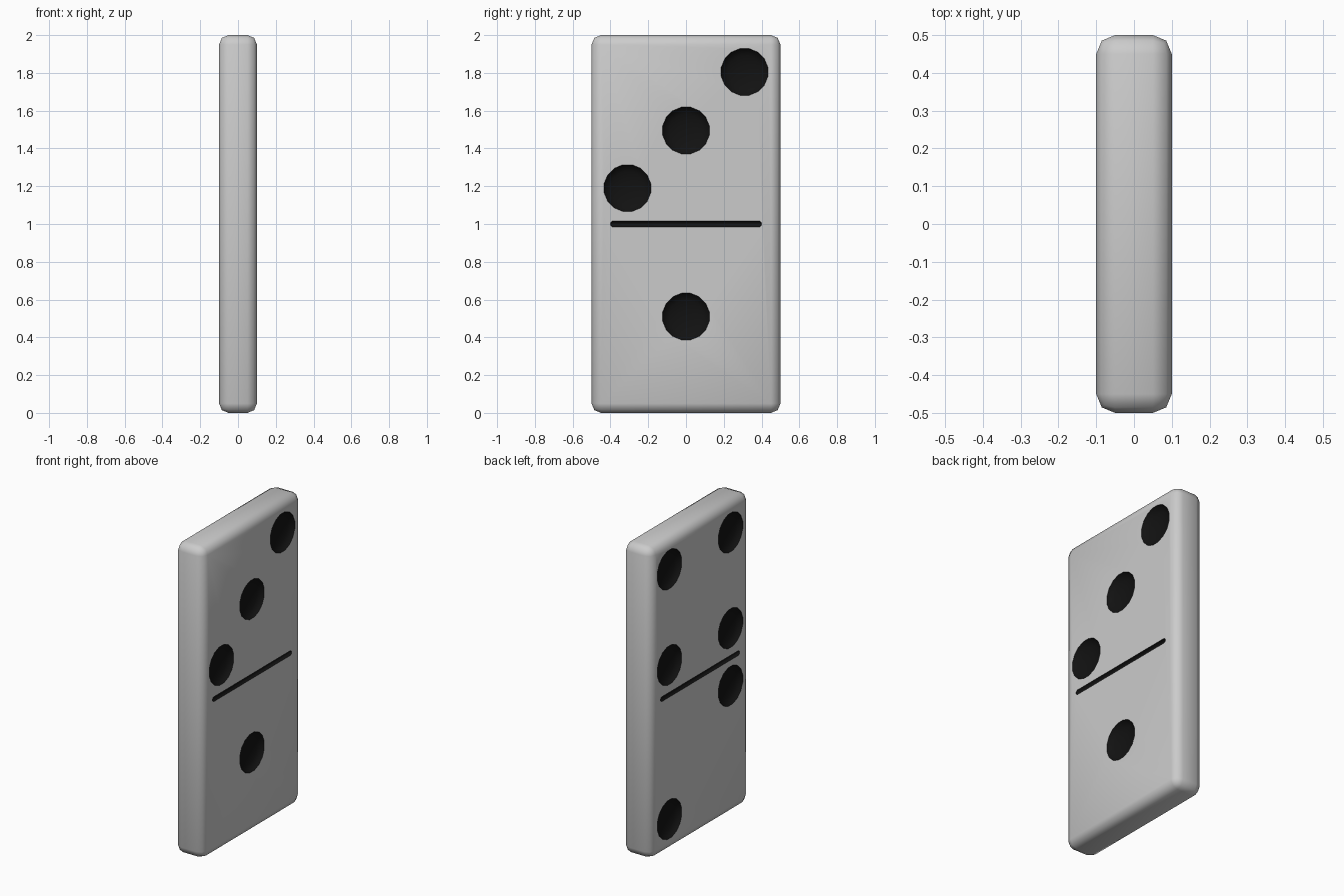
import bpy, bmesh, math
from mathutils import Matrix

if "Cube" in bpy.data.objects:
    bpy.data.objects.remove(bpy.data.objects["Cube"])

ink = bpy.data.materials.new("ink")
ink.diffuse_color = (0.006, 0.006, 0.006, 1)
ink.use_nodes = True
ink.node_tree.nodes["Principled BSDF"].inputs["Base Color"].default_value = ink.diffuse_color


def make_object(name, bm):
    mesh = bpy.data.meshes.new(name)
    bm.to_mesh(mesh)
    bm.free()
    mesh.materials.append(None)
    mesh.materials.append(ink)
    obj = bpy.data.objects.new(name, mesh)
    bpy.context.collection.objects.link(obj)
    return obj


def apply(obj, mod):
    bpy.context.view_layer.objects.active = obj
    bpy.ops.object.modifier_apply(modifier=mod.name)


# Tile body with rounded edges
bm = bmesh.new()
bmesh.ops.create_cube(bm, size=1, matrix=Matrix.Translation((0, 0, 1)) @ Matrix.Diagonal((0.2, 1, 2, 1)))
bmesh.ops.bevel(bm, geom=bm.edges[:], offset=0.05, segments=2, profile=0.5, affect='EDGES')
tile = make_object("domino_tile", bm)

# Round dimples: (y, z) on each face
right_pips = [(0.31, 1.805), (0, 1.495), (-0.31, 1.19), (0, 0.51)]
left_pips = [(y, z) for y in (-0.31, 0.31) for z in (1.19, 1.805)] + [(-0.31, 0.82), (0.31, 0.20)]
bm = bmesh.new()
for x, pips in ((0.1, right_pips), (-0.1, left_pips)):
    for y, z in pips:
        m = (Matrix.Translation((x, y, z)) @ Matrix.Diagonal((0.04, 0.126, 0.126, 1))
             @ Matrix.Rotation(math.pi / 2, 4, 'Y') @ Matrix.Rotation(math.pi / 16, 4, 'Z'))
        bmesh.ops.create_uvsphere(bm, u_segments=16, v_segments=8, radius=1, matrix=m)
    # Dividing groove: a small sphere stretched into a capsule along y
    m = Matrix.Translation((x, 0, 1)) @ Matrix.Rotation(math.pi / 2, 4, 'X')
    groove = bmesh.ops.create_uvsphere(bm, u_segments=8, v_segments=5, radius=0.016, matrix=m)
    for v in groove["verts"]:
        v.co.y += math.copysign(0.385, v.co.y)
for f in bm.faces:
    f.material_index = 1
cutter = make_object("marking_cutter", bm)
cutter.hide_render = True

# Carve the markings
cut = tile.modifiers.new("carve", 'BOOLEAN')
cut.operation = 'DIFFERENCE'
cut.solver = 'EXACT'
cut.object = cutter
apply(tile, cut)
bpy.data.objects.remove(cutter)

bpy.ops.object.select_all(action='DESELECT')
tile.select_set(True)
bpy.context.view_layer.objects.active = tile
bpy.ops.object.shade_smooth_by_angle(angle=math.radians(50))
